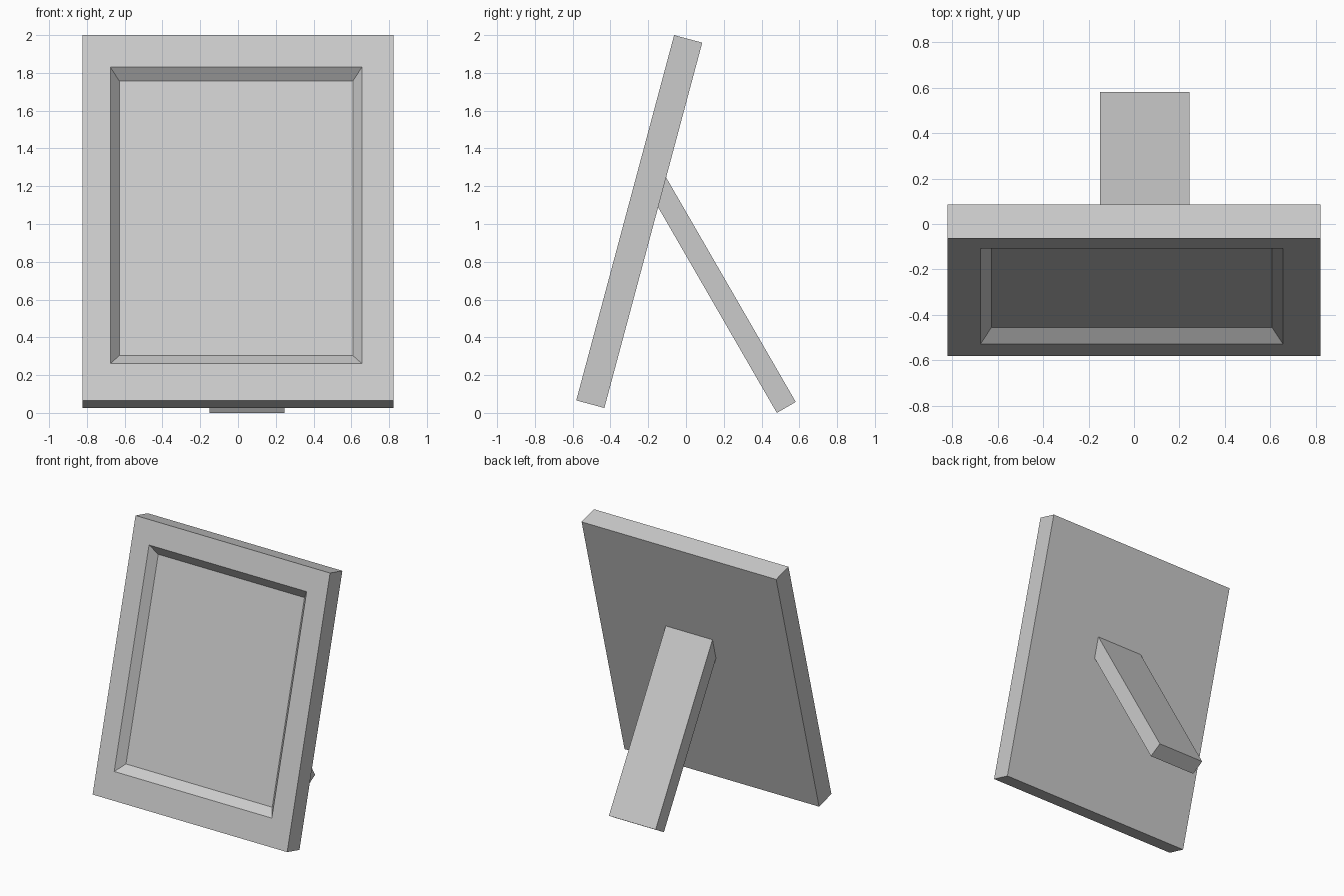
import bpy, bmesh
from math import sin, cos, radians

if "Cube" in bpy.data.objects:
    bpy.data.objects.remove(bpy.data.objects["Cube"])

TILT = radians(15)


def skin_loops(name, loops):
    """Join successive four-point loops with quads and cap both ends."""
    bm = bmesh.new()
    rings = [[bm.verts.new(p) for p in loop] for loop in loops]
    for a, b in zip(rings, rings[1:]):
        for i in range(4):
            j = (i + 1) % 4
            bm.faces.new((a[i], a[j], b[j], b[i]))
    bm.faces.new(rings[0])
    bm.faces.new(rings[-1])
    bmesh.ops.recalc_face_normals(bm, faces=bm.faces)
    mesh = bpy.data.meshes.new(name)
    bm.to_mesh(mesh)
    bm.free()
    obj = bpy.data.objects.new(name, mesh)
    bpy.context.collection.objects.link(obj)
    return obj


def tilted_rect(x0, x1, u0, u1, depth):
    """Rectangle parallel to the leaning front face, set back by depth."""
    def place(x, u):
        return (x, -0.581 + u * sin(TILT) + depth * cos(TILT),
                0.066 + u * cos(TILT) - depth * sin(TILT))
    return [place(x0, u0), place(x1, u0), place(x1, u1), place(x0, u1)]


# Leaning picture frame: back, front, recess opening, recessed panel
skin_loops("picture_frame", [
    tilted_rect(-0.822, 0.822, 0, 2.002, 0.154),
    tilted_rect(-0.822, 0.822, 0, 2.002, 0),
    tilted_rect(-0.676, 0.656, 0.202, 1.827, 0),
    tilted_rect(-0.628, 0.608, 0.262, 1.766, 0.06),
])

# Rear support leg: side profile mitred against the frame back
leg_profile = [(0.481, 0.0), (0.581, 0.058), (-0.109, 1.253), (-0.154, 1.1)]
skin_loops("support_leg",
           [[(x, y, z) for y, z in leg_profile] for x in (-0.15, 0.245)])
